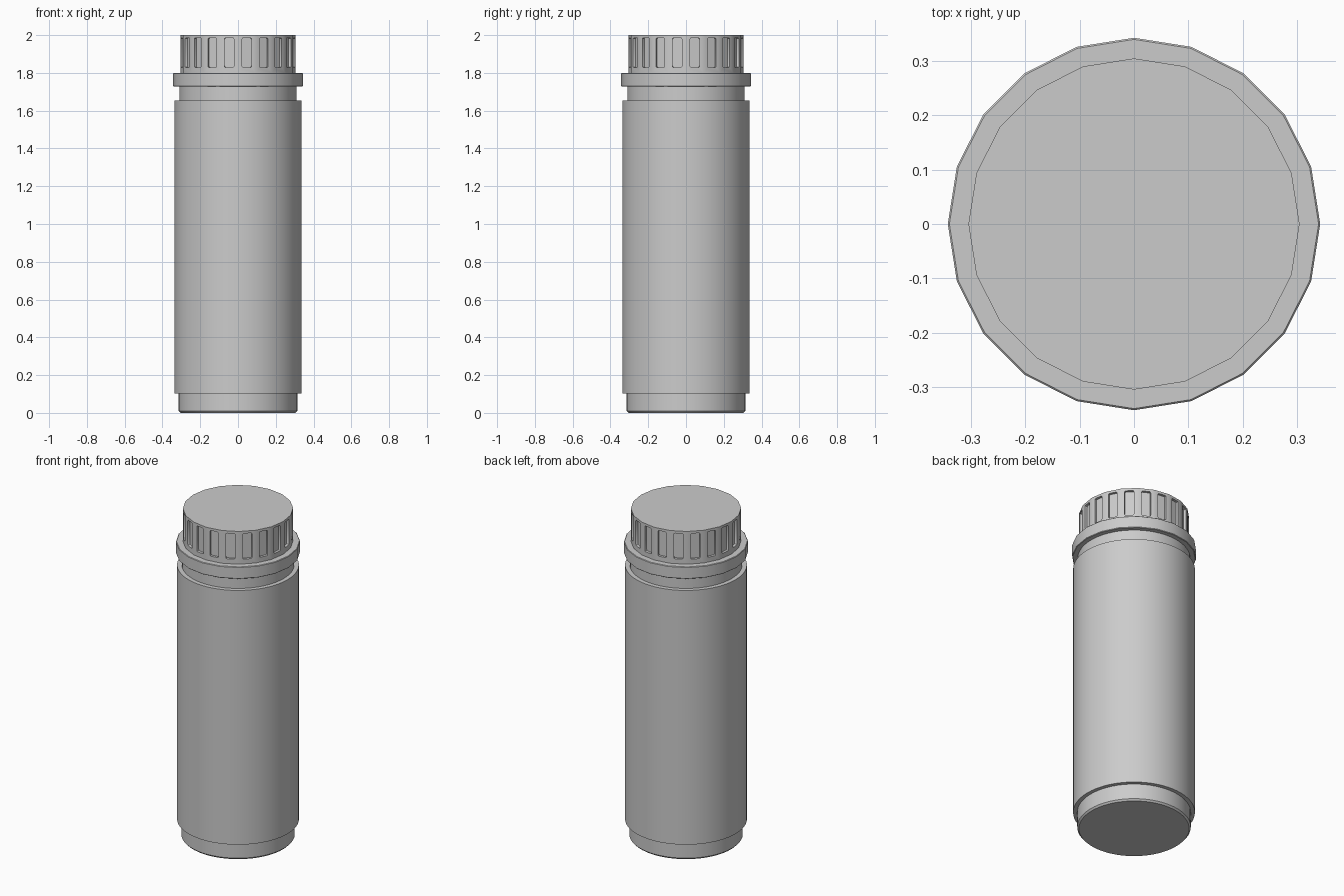
import bpy
import bmesh
import math

cube = bpy.data.objects.get("Cube")
if cube:
    bpy.data.objects.remove(cube, do_unlink=True)

grey = bpy.data.materials.new("plain_grey")
grey.use_nodes = True
colour = (0.6, 0.6, 0.6, 1)
grey.diffuse_color = colour
grey.node_tree.nodes["Principled BSDF"].inputs["Base Color"].default_value = colour


def lathe(bm, profile, sides):
    """Turn a (radius, height) profile around z and close both ends."""
    rings = []
    for r, z in profile:
        angles = [math.tau * i / sides for i in range(sides)]
        rings.append([bm.verts.new((r * math.cos(a), r * math.sin(a), z)) for a in angles])
    walls = []
    for low, high in zip(rings, rings[1:]):
        for i in range(sides):
            j = (i + 1) % sides
            walls.append(bm.faces.new((low[i], low[j], high[j], high[i])))
    bm.faces.new(rings[0][::-1])
    bm.faces.new(rings[-1])
    bm.normal_update()
    return walls


def finish(name, bm):
    mesh = bpy.data.meshes.new(name)
    bm.to_mesh(mesh)
    bm.free()
    obj = bpy.data.objects.new(name, mesh)
    bpy.context.collection.objects.link(obj)
    mesh.materials.append(grey)
    bpy.ops.object.select_all(action="DESELECT")
    obj.select_set(True)
    bpy.context.view_layer.objects.active = obj
    bpy.ops.object.shade_smooth_by_angle(angle=math.radians(30))
    return obj


# Container: chamfered foot, main barrel and neck
bm = bmesh.new()
lathe(bm, [(0.305, 0), (0.314, 0.01), (0.314, 0.103), (0.337, 0.103),
           (0.337, 1.655), (0.311, 1.655), (0.311, 1.76)], 64)
finish("container", bm)

# Collar around the bottom of the lid
bm = bmesh.new()
lathe(bm, [(0.34, 1.727), (0.343, 1.73), (0.343, 1.797), (0.34, 1.8)], 20)
finish("lid_collar", bm)

# Lid with one rounded grip slot sunk into every side
bm = bmesh.new()
slots = lathe(bm, [(0.305, 1.8), (0.305, 2.0)], 20)
bmesh.ops.inset_individual(bm, faces=slots, thickness=0.031)
bmesh.ops.translate(bm, vec=(0, 0, 0.007), verts=list({v for f in slots for v in f.verts}))
corners = []
for face in slots:
    inward = face.normal * -0.015
    floor = bmesh.ops.extrude_discrete_faces(bm, faces=[face])["faces"][0]
    bmesh.ops.translate(bm, vec=inward, verts=floor.verts[:])
    corners += [e for v in floor.verts for e in v.link_edges if e not in floor.edges[:]]
bmesh.ops.bevel(bm, geom=corners, offset=0.007, segments=2, profile=0.5, affect="EDGES")
finish("lid", bm)
